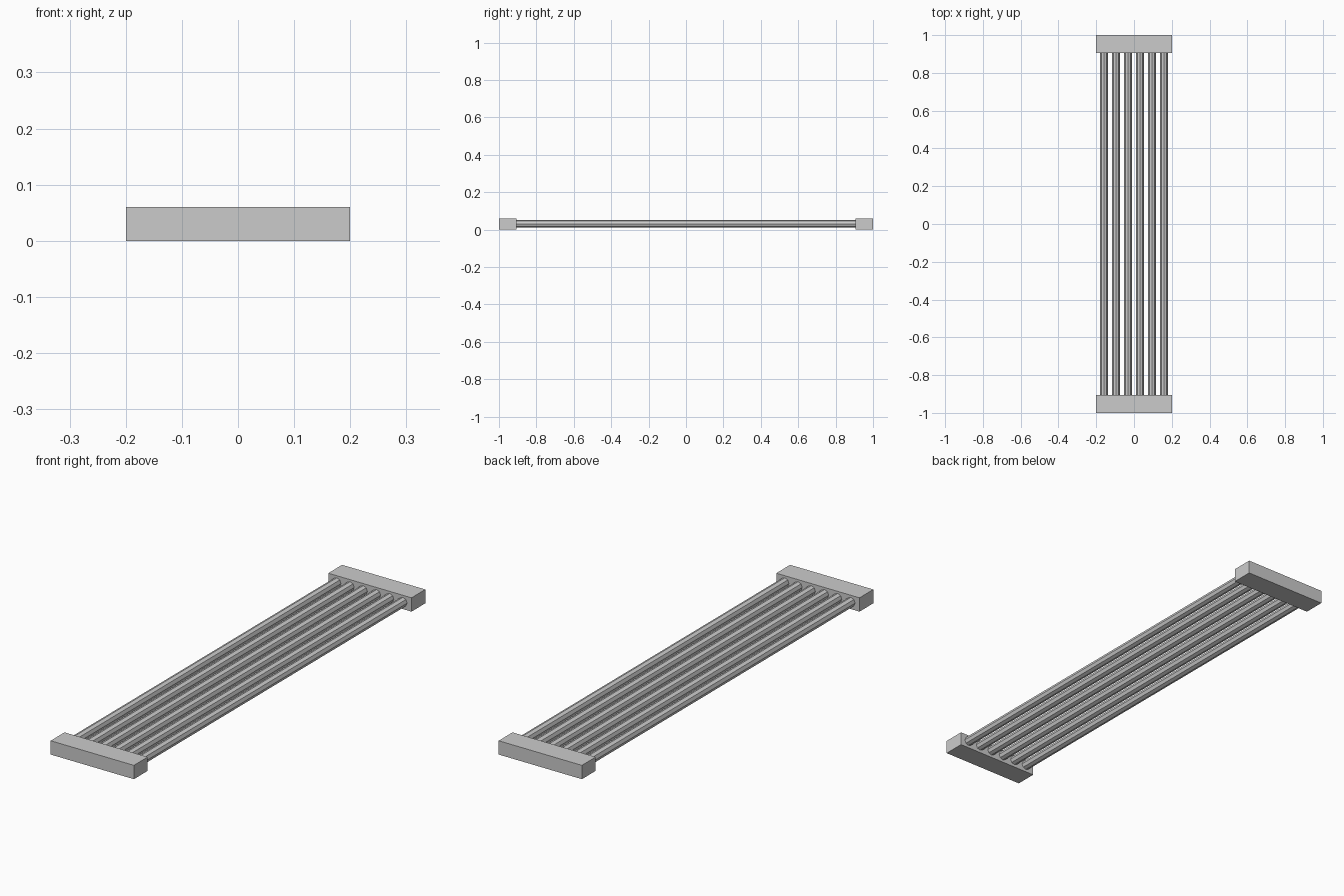
import bpy
import math

if "Cube" in bpy.data.objects:
    bpy.data.objects.remove(bpy.data.objects["Cube"])


def block(name, y):
    bpy.ops.mesh.primitive_cube_add(size=1, location=(0, y, 0.03))
    o = bpy.context.object
    o.name = name
    o.scale = (0.4, 0.095, 0.06)


def bar(name, x):
    bpy.ops.mesh.primitive_cylinder_add(vertices=8, radius=0.02, depth=1.84,
                                        location=(x, 0, 0.031),
                                        rotation=(math.pi / 2, 0, 0))
    o = bpy.context.object
    o.name = name


# End blocks
block("front_end_block", -0.9525)
block("back_end_block", 0.9525)

# Six parallel bars
for i in range(6):
    bar(f"bar_{i + 1}", (i - 2.5) * 0.0635)
